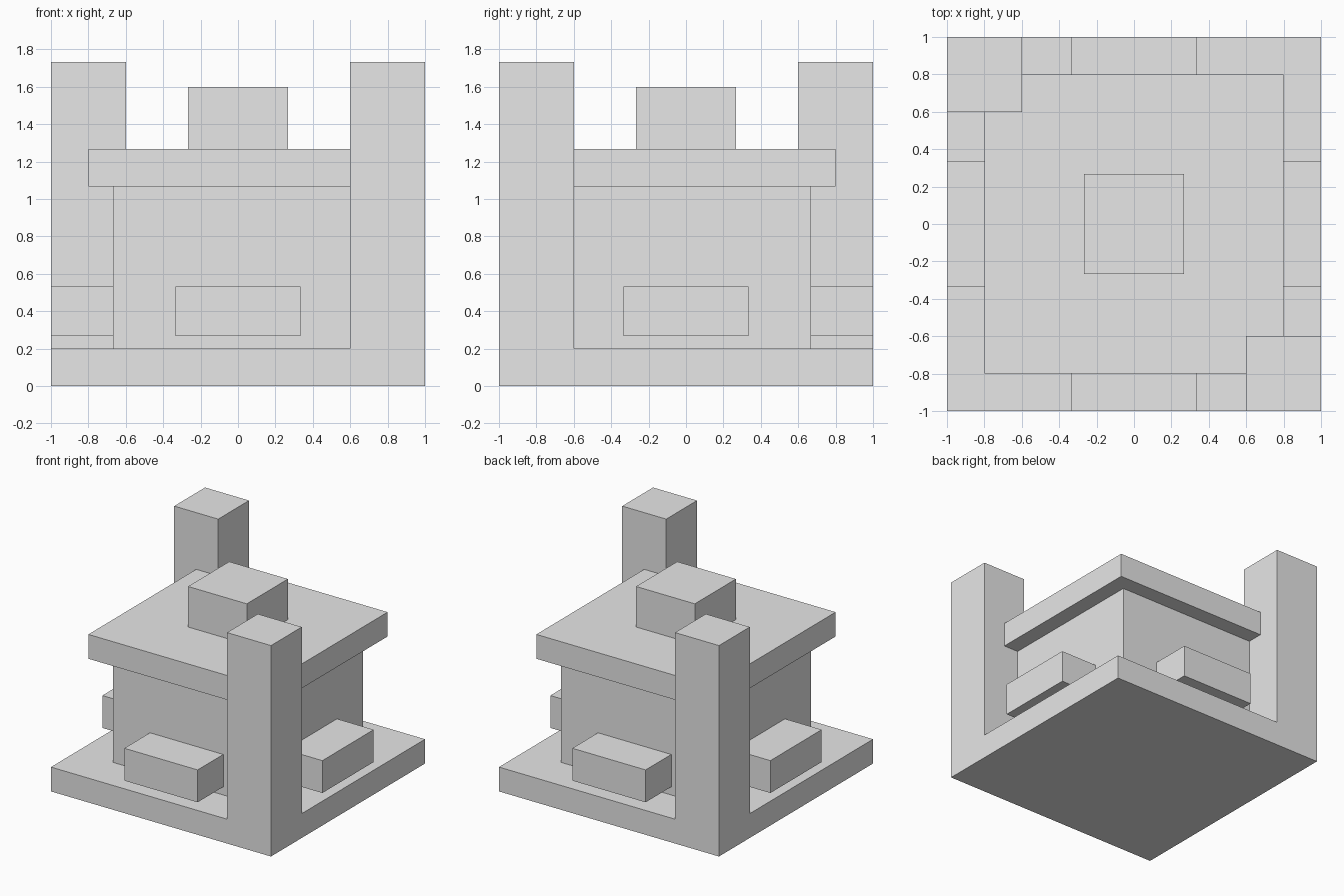
import bpy
import bmesh
from mathutils import Vector

cube = bpy.data.objects.get("Cube")
if cube:
    bpy.data.objects.remove(cube, do_unlink=True)

# Single plain grey for the whole model
grey = bpy.data.materials.new("plain grey")
grey.use_nodes = True
grey.diffuse_color = (0.8, 0.8, 0.8, 1)
grey.node_tree.nodes["Principled BSDF"].inputs["Base Color"].default_value = grey.diffuse_color


def add_cuboid(bm, low, high):
    low, high = Vector(low), Vector(high)
    for v in bmesh.ops.create_cube(bm, size=1)["verts"]:
        v.co = (low + high) / 2 + v.co * (high - low)


def finish(name, bm):
    bmesh.ops.recalc_face_normals(bm, faces=bm.faces)
    mesh = bpy.data.meshes.new(name)
    bm.to_mesh(mesh)
    bm.free()
    mesh.materials.append(grey)
    obj = bpy.data.objects.new(name, mesh)
    bpy.context.collection.objects.link(obj)
    return obj


def cuboid(name, low, high):
    bm = bmesh.new()
    add_cuboid(bm, low, high)
    return finish(name, bm)


BASE_TOP, PILLAR_TOP, PILLAR_INNER = 0.2, 1.733, 0.6
BODY, BODY_TOP, ROOF, ROOF_TOP = 0.667, 1.067, 0.8, 1.267

# Base plate with two pillars drawn up from opposite corners
bm = bmesh.new()
add_cuboid(bm, (-1, -1, 0), (1, 1, BASE_TOP))
for axis in (Vector((1, 0, 0)), Vector((0, 1, 0))):
    for side in (-1, 1):
        geom = bm.verts[:] + bm.edges[:] + bm.faces[:]
        bmesh.ops.bisect_plane(bm, geom=geom, plane_co=axis * side * PILLAR_INNER, plane_no=axis)
bm.normal_update()
corners = []
for f in bm.faces:
    c = f.calc_center_median()
    if f.normal.z > 0.9 and c.x * c.y < -PILLAR_INNER ** 2:
        corners.append(f)
for f in corners:
    top = bmesh.ops.extrude_discrete_faces(bm, faces=[f])["faces"][0]
    bmesh.ops.translate(bm, verts=top.verts, vec=(0, 0, PILLAR_TOP - BASE_TOP))
bmesh.ops.dissolve_limit(bm, angle_limit=0.01, verts=bm.verts, edges=bm.edges)
finish("base_with_pillars", bm)

# Central body, overhanging roof slab and cap
cuboid("body", (-BODY, -BODY, BASE_TOP), (BODY, BODY, BODY_TOP))
cuboid("roof_slab", (-ROOF, -ROOF, BODY_TOP), (ROOF, ROOF, ROOF_TOP))
cuboid("roof_cap", (-0.267, -0.267, ROOF_TOP), (0.267, 0.267, 1.6))

# One ledge block on each side of the body
for name, x, y in (("front", 0, -1), ("back", 0, 1), ("left", 1, 0), ("right", -1, 0)):
    half = Vector((0.1665 if x else 0.333, 0.1665 if y else 0.333, 0.133))
    centre = Vector((x * 0.8335, y * 0.8335, 0.4))
    cuboid(name + "_ledge", centre - half, centre + half)
